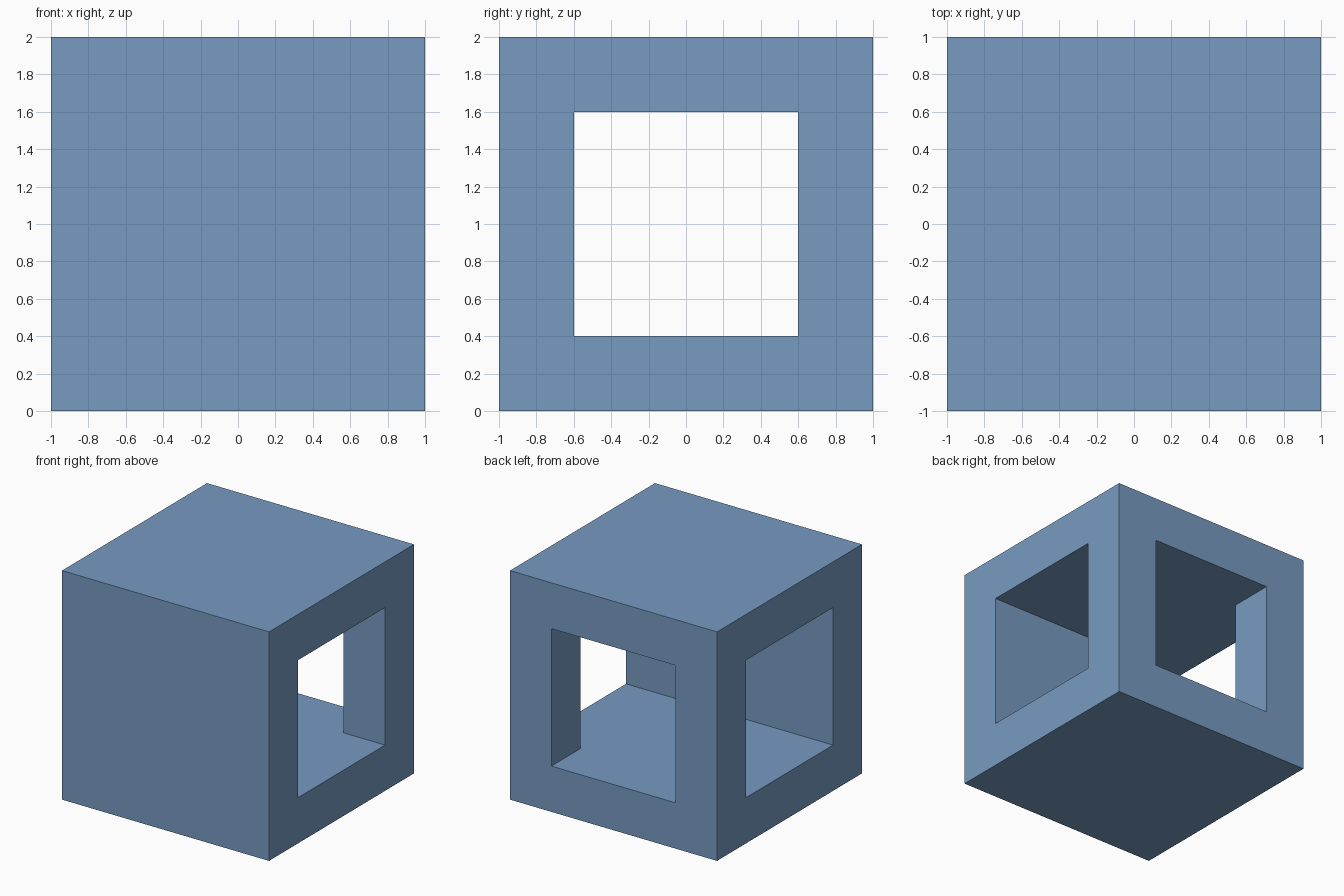
import bpy, bmesh
from mathutils import Vector

if "Cube" in bpy.data.objects:
    bpy.data.objects.remove(bpy.data.objects["Cube"], do_unlink=True)

SIZE, WALL = 2.0, 0.4
HALF = SIZE / 2
INNER = HALF - WALL      # half width of every opening
OUT = HALF + 0.2         # cutter overshoot

blue = bpy.data.materials.new("soft blue")
blue.use_nodes = True
blue.diffuse_color = (0.185, 0.328, 0.533, 1)
blue.node_tree.nodes["Principled BSDF"].inputs["Base Color"].default_value = blue.diffuse_color


def prism(name, outline, bottom, top):
    """Extrude a flat outline straight up."""
    bm = bmesh.new()
    base = bm.faces.new([bm.verts.new((x, y, bottom)) for x, y in outline])
    result = bmesh.ops.extrude_face_region(bm, geom=[base])
    moved = [v for v in result["geom"] if isinstance(v, bmesh.types.BMVert)]
    bmesh.ops.translate(bm, verts=moved, vec=Vector((0, 0, top - bottom)))
    bmesh.ops.recalc_face_normals(bm, faces=bm.faces)
    mesh = bpy.data.meshes.new(name)
    bm.to_mesh(mesh)
    bm.free()
    mesh.materials.append(blue)
    obj = bpy.data.objects.new(name, mesh)
    bpy.context.collection.objects.link(obj)
    return obj


# Solid block
block = prism("hollow_block",
              [(-HALF, -HALF), (HALF, -HALF), (HALF, HALF), (-HALF, HALF)], 0, SIZE)

# T-shaped passage: open at both sides and the back, closed at the front
passage = prism("passage_cutter",
                [(-OUT, -INNER), (OUT, -INNER), (OUT, INNER), (INNER, INNER),
                 (INNER, OUT), (-INNER, OUT), (-INNER, INNER), (-OUT, INNER)],
                WALL, SIZE - WALL)
passage.hide_render = True

cut = block.modifiers.new("passage", "BOOLEAN")
cut.operation = "DIFFERENCE"
cut.solver = "EXACT"
cut.object = passage
bpy.context.view_layer.objects.active = block
block.select_set(True)
bpy.ops.object.modifier_apply(modifier=cut.name)
bpy.data.objects.remove(passage, do_unlink=True)
